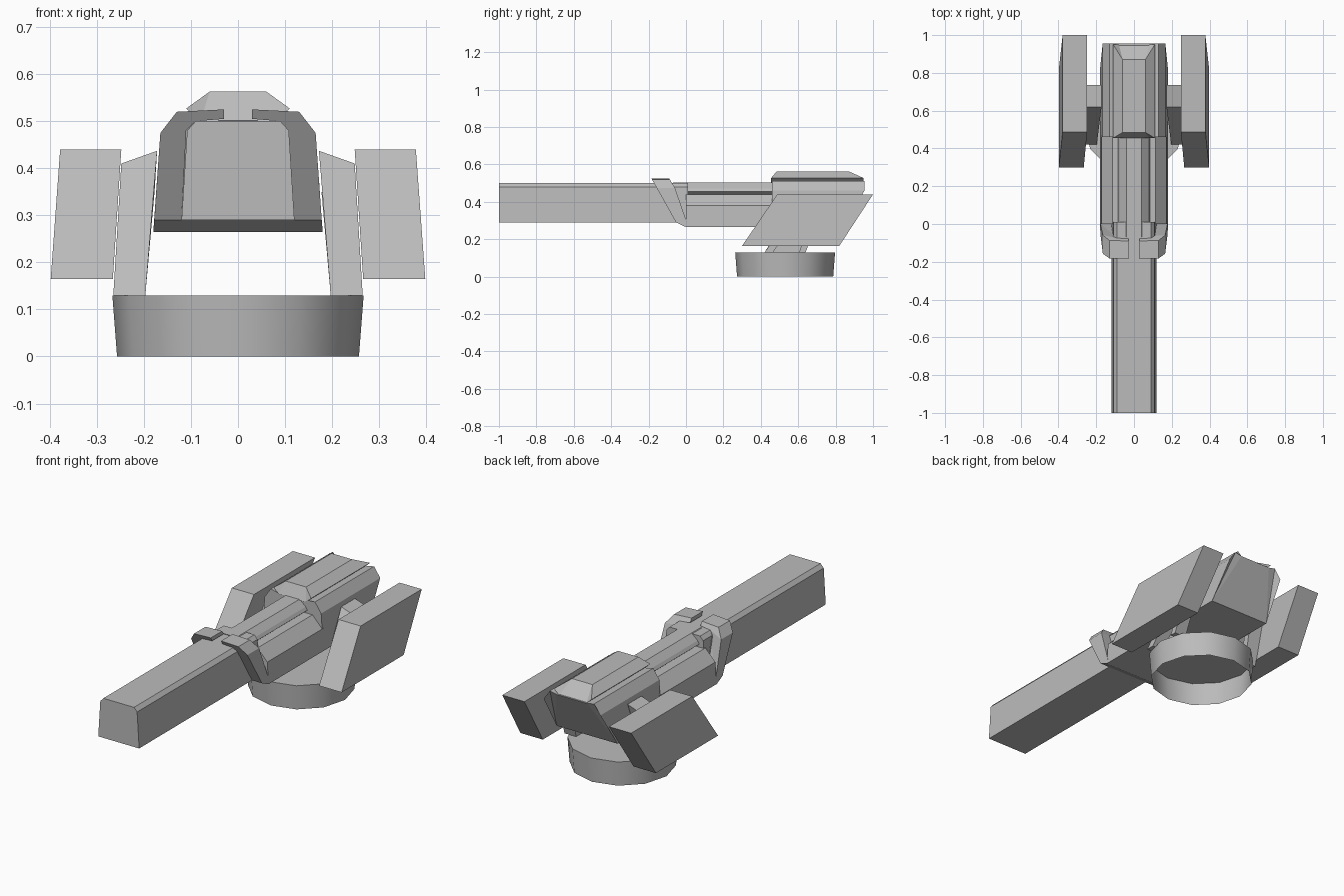
import bpy, bmesh, math

cube = bpy.data.objects.get("Cube")
if cube:
    bpy.data.objects.remove(cube)

grey = bpy.data.materials.new("plain grey")
grey.use_nodes = True
COLOUR = (0.5, 0.5, 0.5, 1)
grey.diffuse_color = COLOUR
grey.node_tree.nodes["Principled BSDF"].inputs["Base Color"].default_value = COLOUR


def finish(name, bm, fix=True):
    if fix:
        bmesh.ops.recalc_face_normals(bm, faces=bm.faces)
    mesh = bpy.data.meshes.new(name)
    bm.to_mesh(mesh)
    bm.free()
    mesh.materials.append(grey)
    obj = bpy.data.objects.new(name, mesh)
    bpy.context.collection.objects.link(obj)
    return obj


def loft(name, near, far):
    """Join two matching outlines with sides and close both ends."""
    bm = bmesh.new()
    a = [bm.verts.new(p) for p in near]
    b = [bm.verts.new(p) for p in far]
    n = len(a)
    for i in range(n):
        j = (i + 1) % n
        bm.faces.new((a[i], a[j], b[j], b[i]))
    caps = [bm.faces.new(a[::-1]), bm.faces.new(b)]
    if n > 4:
        bmesh.ops.triangulate(bm, faces=caps)
    return finish(name, bm)


def beam(name, half, start, end):
    """Run a mirrored x-z section along y; the ends may depend on z."""
    section = half + [(-x, z) for x, z in reversed(half)]
    return loft(name, [(x, start(z), z) for x, z in section],
                [(x, end(z), z) for x, z in section])


def at(y):
    return lambda z: y


# Round mounting ring, capped on top and open underneath
bm = bmesh.new()
bmesh.ops.create_cone(bm, cap_ends=True, segments=12, radius1=0.257,
                      radius2=0.267, depth=0.13)
bmesh.ops.translate(bm, verts=bm.verts, vec=(0, 0.53, 0.065))
bottom = [f for f in bm.faces if f.normal.z < -0.9]
bmesh.ops.delete(bm, geom=bottom, context='FACES_ONLY')
base = finish("base_ring", bm, False)
bpy.context.view_layer.objects.active = base
base.select_set(True)
bpy.ops.object.shade_smooth_by_angle(angle=math.radians(40))

# Long square barrel
beam("barrel", [(0.12, 0.29), (0.108, 0.48), (0.09, 0.5)], at(-1), at(0.01))

# Lower body and its raised rail
beam("middle_body", [(0.179, 0.265), (0.172, 0.38), (0.115, 0.44)], at(0), at(0.47))
beam("top_rail", [(0.06, 0.435), (0.085, 0.456), (0.075, 0.472), (0.04, 0.503)],
     lambda z: -0.07 if z > 0.48 else -0.04, at(0.47))

# Rear body, its back leaning forwards towards the bottom
beam("rear_body", [(0.179, 0.265), (0.166, 0.46), (0.13, 0.512), (0.09, 0.503)],
     at(0.46), lambda z: 0.955 - max(0, 0.46 - z) * 0.65)

# Faceted cover over the rear body
beam("rear_cover", [(0.08, 0.5), (0.11, 0.527), (0.06, 0.563)],
     lambda z: 0.485 if z > 0.55 else 0.455,
     lambda z: 0.87 if z > 0.55 else 0.95)


# Slanted collar, split along the top
def collar_front(z):
    return 0 if z < 0.28 else -0.185 + (0.525 - z) * 0.56


def collar_back(z):
    return min(0.005, -0.09 + (0.525 - z) * 0.62)


collar = [(0, 0.265), (0.18, 0.265), (0.178, 0.29), (0.165, 0.475), (0.13, 0.52),
          (0.03, 0.525), (0.03, 0.505), (0.09, 0.5), (0.11, 0.48), (0.12, 0.29), (0, 0.29)]

# Side frame outline in y and z: two leaning struts joined at the top
frame = [(0.42, 0.13), (0.465, 0.13), (0.62, 0.35), (0.675, 0.35), (0.605, 0.13),
         (0.64, 0.13), (0.735, 0.41), (0.62, 0.41)]

for side, word in ((1, "left"), (-1, "right")):
    loft(word + "_collar", [(side * x, collar_front(z), z) for x, z in collar],
         [(side * x, collar_back(z), z) for x, z in collar])

    # Strut frame leaning inwards, with a sloped top
    outer, inner = [], []
    for y, z in frame:
        t = (z - 0.13) / 0.28
        outer.append((side * (0.265 - 0.017 * t), y, z))
        inner.append((side * (0.197 - 0.025 * t), y, z + (0.027 if z > 0.4 else 0)))
    loft(word + "_support", outer, inner)

    # Leaning slab armour
    low = [(0.266, 0.30), (0.398, 0.30), (0.398, 0.82), (0.266, 0.82)]
    high = [(0.248, 0.488), (0.378, 0.488), (0.378, 1.0), (0.248, 1.0)]
    loft(word + "_side_plate", [(side * x, y, 0.165) for x, y in low],
         [(side * x, y, 0.44) for x, y in high])
